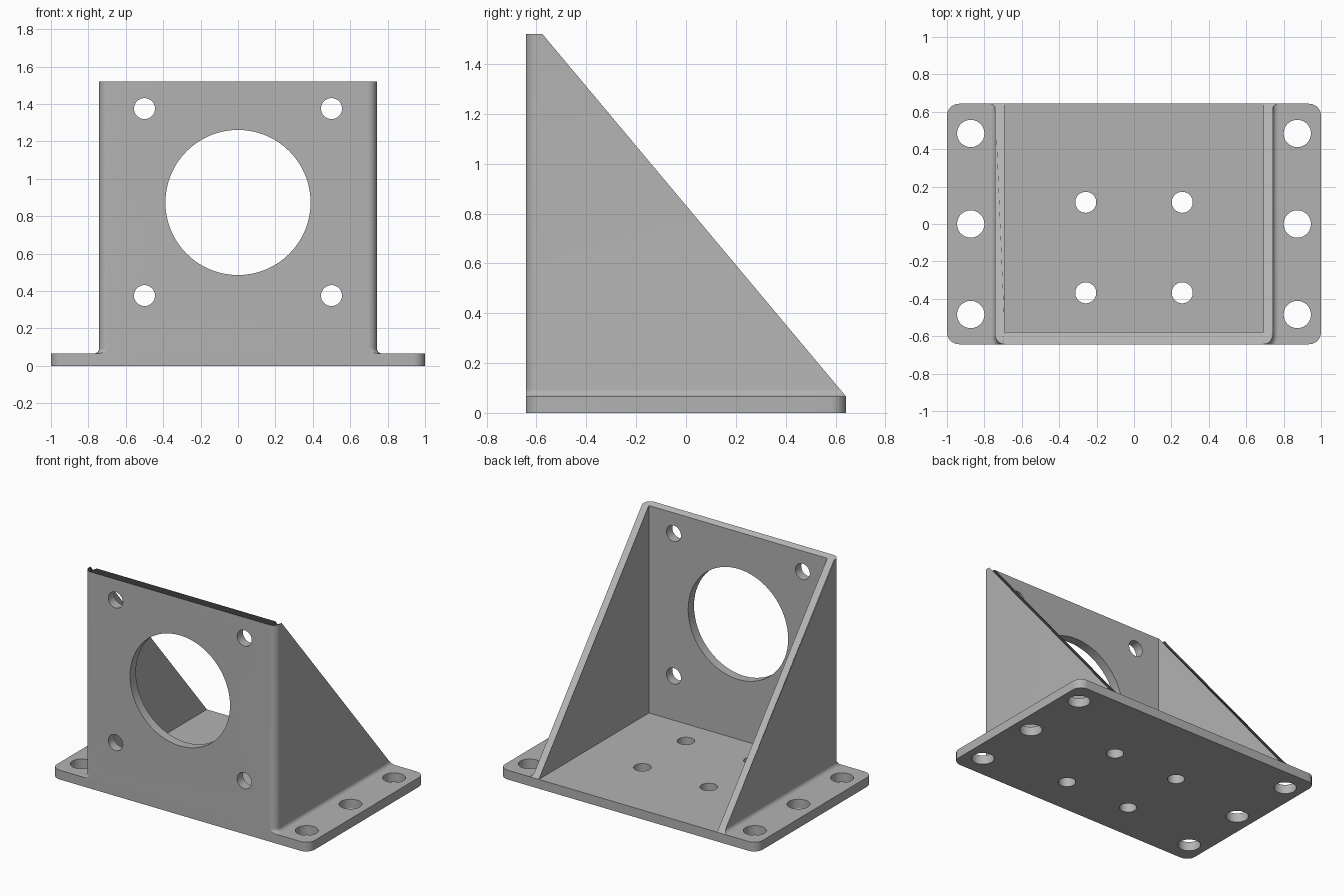
import bpy, bmesh
from math import sin, cos, pi
from mathutils import Matrix, Vector

if "Cube" in bpy.data.objects:
    bpy.data.objects.remove(bpy.data.objects["Cube"])

DEPTH = 0.643        # half depth
BASE = 0.065         # base thickness
TOP = 1.52
OUT, INN = 0.742, 0.692   # side wall outer and inner x
FRONT_IN = -0.578
CORNER, FILLET = 0.05, 0.03

grey = bpy.data.materials.new("plain grey")
grey.use_nodes = True
colour = (0.448, 0.448, 0.448, 1)
grey.diffuse_color = colour
grey.node_tree.nodes["Principled BSDF"].inputs["Base Color"].default_value = colour


def make(name, bm):
    bmesh.ops.recalc_face_normals(bm, faces=bm.faces)
    mesh = bpy.data.meshes.new(name)
    bm.to_mesh(mesh)
    bm.free()
    obj = bpy.data.objects.new(name, mesh)
    bpy.context.collection.objects.link(obj)
    mesh.materials.append(grey)
    return obj


def stack(loops):
    """Closed solid through a stack of matching outlines."""
    bm = bmesh.new()
    rings = [[bm.verts.new(p) for p in loop] for loop in loops]
    n = len(rings[0])
    for low, high in zip(rings, rings[1:]):
        for i in range(n):
            j = (i + 1) % n
            bm.faces.new((low[i], low[j], high[j], high[i]))
    bm.faces.new(rings[0])
    bm.faces.new(rings[-1])
    return bm


def arc(cx, cy, r, start, end, steps=12):
    angles = [start + (end - start) * i / steps for i in range(steps + 1)]
    return [(cx + r * cos(a), cy + r * sin(a)) for a in angles]


def drill(obj, holes, turn):
    """Cut round holes, each given as (centre, radius)."""
    bm = bmesh.new()
    for centre, r in holes:
        bmesh.ops.create_cone(bm, cap_ends=True, segments=64, radius1=r, radius2=r,
                              depth=0.4, matrix=Matrix.Translation(centre) @ turn)
    cutter = make("hole_cutter", bm)
    cutter.hide_render = True
    mod = obj.modifiers.new("holes", 'BOOLEAN')
    mod.operation, mod.solver, mod.object = 'DIFFERENCE', 'EXACT', cutter
    bpy.ops.object.select_all(action='DESELECT')
    bpy.context.view_layer.objects.active = obj
    obj.select_set(True)
    bpy.ops.object.modifier_apply(modifier=mod.name)
    bpy.data.objects.remove(cutter)
    bpy.ops.object.shade_smooth_by_angle(angle=pi / 6)


# Base plate with rounded corners
R = 0.065
outline = []
for k, (sx, sy) in enumerate([(1, 1), (-1, 1), (-1, -1), (1, -1)]):
    outline += arc(sx * (1 - R), sy * (DEPTH - R), R, k * pi / 2, (k + 1) * pi / 2)
base = make("base_plate", stack([[(x, y, z) for x, y in outline] for z in (0, BASE)]))
mounts = [((x, y, 0), 0.073) for x in (-0.873, 0.873) for y in (-0.484, 0, 0.484)]
floor = [((x, y, 0), 0.056) for x in (-0.258, 0.258) for y in (-0.368, 0.116)]
drill(base, mounts + floor, Matrix())


# U-shaped upright: front plate and two side walls, flared at the foot
def upright_loop(z, flare):
    right = [(OUT + flare, DEPTH)]
    right += arc(OUT - CORNER, CORNER - DEPTH, CORNER + flare, 0, -pi / 2)
    right = [(x, max(y, -DEPTH)) for x, y in right]
    left = [(-x, y) for x, y in reversed(right)]
    inner = [(-INN, DEPTH), (-INN, FRONT_IN), (INN, FRONT_IN), (INN, DEPTH)]
    return [(x, y, z) for x, y in right + left + inner]


STEPS = 8
loops = []
for i in range(STEPS + 1):
    a = i / STEPS * pi / 2
    loops.append(upright_loop(BASE + FILLET * (1 - cos(a)), FILLET * (1 - sin(a))))
loops.append(upright_loop(TOP, 0))
bm = stack(loops)

# Slope the side walls down to the back edge
start, end = Vector((0, -0.576, TOP)), Vector((0, DEPTH, BASE))
run = end - start
bmesh.ops.bisect_plane(bm, geom=bm.verts[:] + bm.edges[:] + bm.faces[:], dist=1e-5,
                       plane_co=start, plane_no=Vector((0, -run.z, run.y)),
                       clear_outer=True)
bmesh.ops.holes_fill(bm, edges=[e for e in bm.edges if e.is_boundary], sides=0)
upright = make("upright_bracket", bm)
bolts = [((x, -DEPTH, z), 0.056) for x in (-0.5, 0.5) for z in (0.375, 1.375)]
drill(upright, bolts + [((0, -DEPTH, 0.873), 0.388)], Matrix.Rotation(pi / 2, 4, 'X'))
